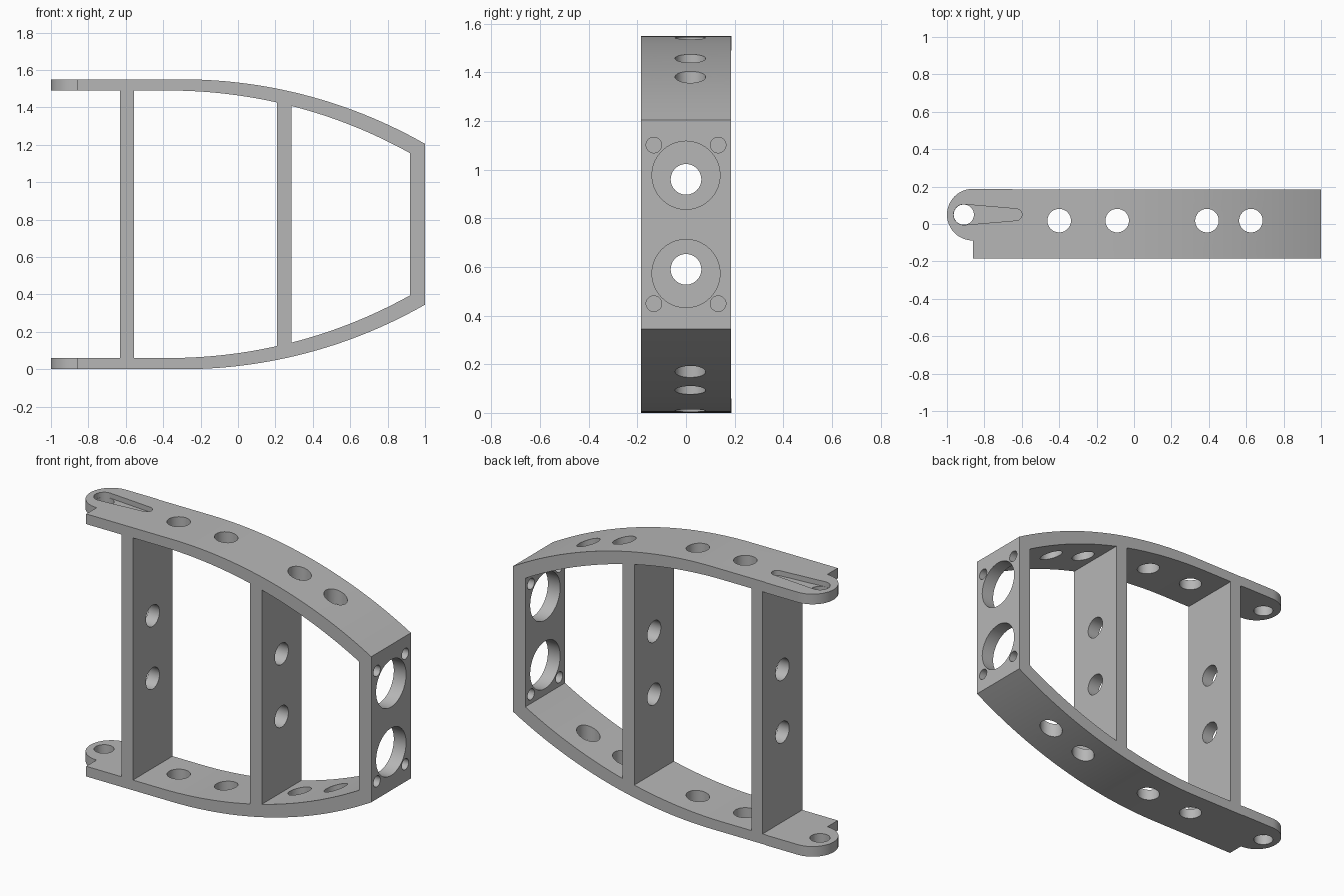
import bpy, bmesh, math
from mathutils import Vector

cube = bpy.data.objects.get("Cube")
if cube:
    bpy.data.objects.remove(cube, do_unlink=True)

HEIGHT, MID = 1.55, 0.775
DEPTH = 0.185
RAIL = 0.06
TAB = Vector((-0.862, 0.05))
TAB_R = 0.138

grey = bpy.data.materials.new("plain grey")
grey.use_nodes = True
grey.diffuse_color = (0.47, 0.47, 0.47, 1)
grey.node_tree.nodes["Principled BSDF"].inputs["Base Color"].default_value = grey.diffuse_color


def prism(name, points, offset):
    """Extrude a closed loop of 3D points along offset."""
    bm = bmesh.new()
    face = bm.faces.new([bm.verts.new(p) for p in points])
    new = bmesh.ops.extrude_face_region(bm, geom=[face])["geom"]
    verts = [v for v in new if isinstance(v, bmesh.types.BMVert)]
    bmesh.ops.translate(bm, verts=verts, vec=offset)
    bmesh.ops.recalc_face_normals(bm, faces=bm.faces)
    mesh = bpy.data.meshes.new(name)
    bm.to_mesh(mesh)
    bm.free()
    mesh.materials.append(grey)
    obj = bpy.data.objects.new(name, mesh)
    bpy.context.collection.objects.link(obj)
    return obj


def side_prism(name, points, depth):
    return prism(name, [(x, -depth, z) for x, z in points], (0, 2 * depth, 0))


def flat_prism(name, points, low, high):
    return prism(name, [(x, y, low) for x, y in points], (0, 0, high - low))


def arc(cx, cy, r, start=0, end=360, steps=40):
    count = steps if end - start == 360 else steps + 1
    angles = [math.radians(start + (end - start) * i / steps) for i in range(count)]
    return [(cx + r * math.cos(a), cy + r * math.sin(a)) for a in angles]


def drilled(name, centre, r, axis, low, high):
    """Round cutter along x or z."""
    if axis == "z":
        return flat_prism(name, arc(*centre, r), low, high)
    ring = [(low, y, z) for y, z in arc(*centre, r)]
    return prism(name, ring, (high - low, 0, 0))


def combine(target, tool, operation):
    mod = target.modifiers.new(operation.lower(), "BOOLEAN")
    mod.operation, mod.solver, mod.object = operation, "EXACT", tool
    bpy.ops.object.select_all(action="DESELECT")
    bpy.context.view_layer.objects.active = target
    target.select_set(True)
    bpy.ops.object.modifier_apply(modifier=mod.name)
    bpy.data.objects.remove(tool, do_unlink=True)


def rail_curve(x, top, start, radius):
    """Flat up to start, then a circular arc falling away."""
    d = max(0, x - start)
    return top - radius + math.sqrt(radius * radius - d * d)


def outer(x):
    return rail_curve(x, HEIGHT, -0.3, 2.62)


def inner(x):
    return rail_curve(x, HEIGHT - RAIL, -0.37, 2.65)


def profile(x0, x1, curve, bend, steps=28):
    """Symmetric closed outline between two stations."""
    lo = max(x0, bend)
    xs = [x0] if x0 < bend else []
    xs += [lo + (x1 - lo) * i / steps for i in range(steps + 1)] if x1 > bend else [x1]
    upper = [(x, curve(x)) for x in xs]
    return upper + [(x, HEIGHT - z) for x, z in reversed(upper)]


# Bowed frame body with three openings between the cross ribs
frame = side_prism("bowed_frame", profile(TAB.x, 1, outer, -0.3), DEPTH)
for x0, x1 in ((-1.2, -0.63), (-0.557, 0.208), (0.285, 0.92)):
    combine(frame, side_prism("window_cutter", profile(x0, x1, inner, -0.37), 0.4), "DIFFERENCE")

# Rounded mounting tabs at the open end
for z in (0, HEIGHT - RAIL):
    outline = arc(TAB.x, TAB.y, TAB_R, 90, 270, 24)
    outline += [(-0.65, TAB.y - TAB_R), (-0.65, TAB.y + TAB_R)]
    combine(frame, flat_prism("mounting_tab", outline, z, z + RAIL), "UNION")

# Tapered pocket sunk into the upper tab
pocket = arc(-0.91, TAB.y, 0.055, 85, 275, 24) + arc(-0.63, TAB.y, 0.031, -85, 85, 16)
combine(frame, flat_prism("pocket_cutter", pocket, HEIGHT - 0.03, HEIGHT + 0.1), "DIFFERENCE")

# Holes through both tabs and both rails
combine(frame, drilled("tab_hole", (-0.91, TAB.y), 0.054, "z", -0.1, 1.7), "DIFFERENCE")
for x in (-0.4, -0.09, 0.39, 0.625):
    combine(frame, drilled("rail_hole", (x, 0.018), 0.063, "z", -0.1, 1.7), "DIFFERENCE")

# Holes through the ribs, then the large and small ones in the end plate
for side in (-1, 1):
    combine(frame, drilled("rib_hole", (0, MID + side * 0.185), 0.063, "x", -0.7, 0.5), "DIFFERENCE")
    combine(frame, drilled("plate_hole", (0, MID + side * 0.202), 0.14, "x", 0.8, 1.1), "DIFFERENCE")
    for y in (-0.132, 0.132):
        combine(frame, drilled("screw_hole", (y, MID + side * 0.326), 0.032, "x", 0.8, 1.1), "DIFFERENCE")

# Smooth curved walls, crisp edges
bpy.ops.object.select_all(action="DESELECT")
frame.select_set(True)
bpy.context.view_layer.objects.active = frame
bpy.ops.object.shade_smooth_by_angle(angle=math.radians(30))
